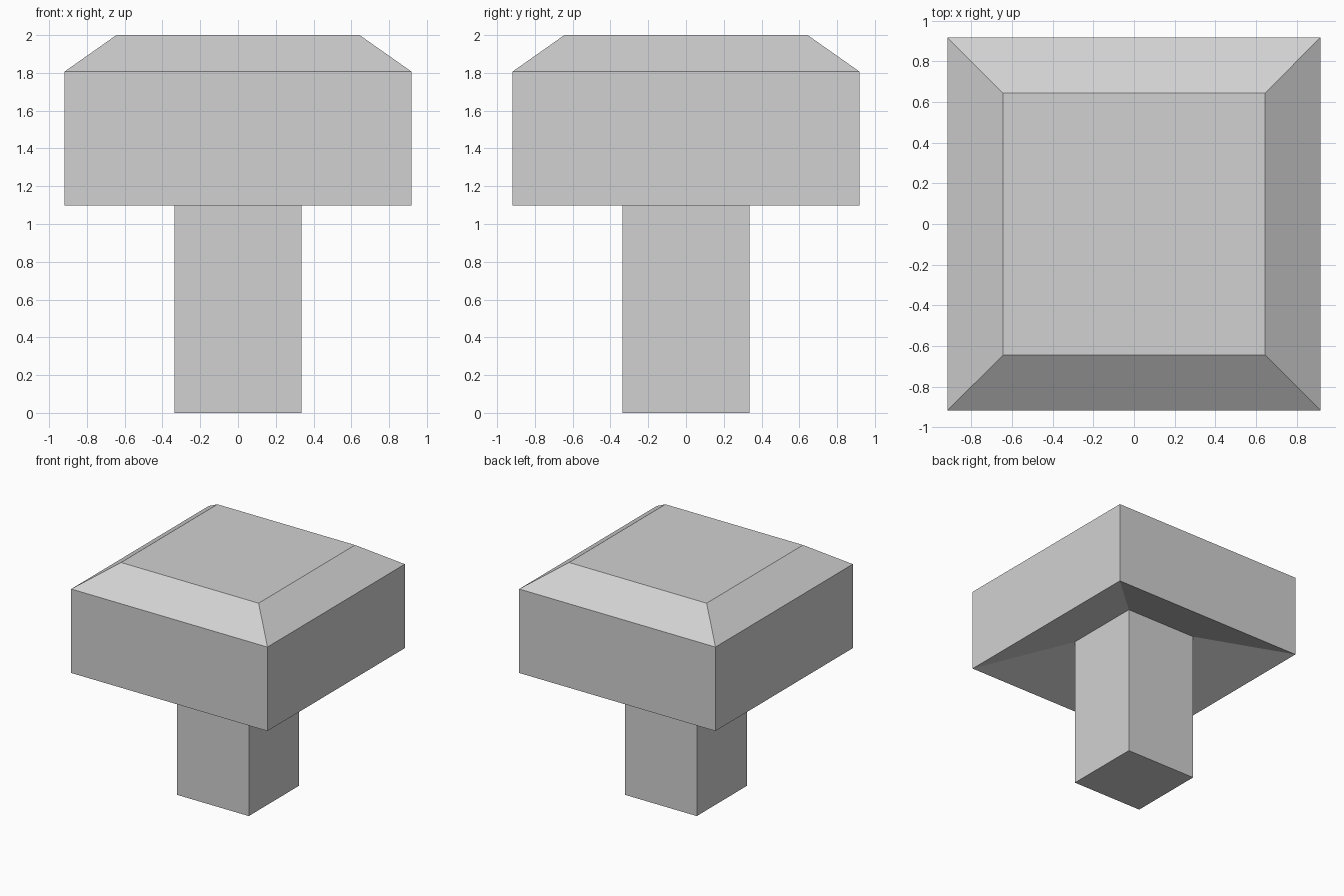
import bpy, bmesh

if "Cube" in bpy.data.objects:
    bpy.data.objects.remove(bpy.data.objects["Cube"])

grey = bpy.data.materials.new("plain grey")
grey.diffuse_color = (0.64, 0.64, 0.64, 1)
grey.use_nodes = True
grey.node_tree.nodes["Principled BSDF"].inputs["Base Color"].default_value = grey.diffuse_color


def square_loft(name, levels):
    """Solid from stacked square rings given as (half width, height), capped at both ends."""
    bm = bmesh.new()
    rings = [[bm.verts.new((sx * h, sy * h, z))
              for sx, sy in ((-1, -1), (1, -1), (1, 1), (-1, 1))]
             for h, z in levels]
    for low, high in zip(rings, rings[1:]):
        for i in range(4):
            j = (i + 1) % 4
            bm.faces.new((low[i], low[j], high[j], high[i]))
    bm.faces.new(rings[0][::-1])
    bm.faces.new(rings[-1])
    bmesh.ops.recalc_face_normals(bm, faces=bm.faces)
    mesh = bpy.data.meshes.new(name)
    bm.to_mesh(mesh)
    bm.free()
    mesh.materials.append(grey)
    obj = bpy.data.objects.new(name, mesh)
    bpy.context.collection.objects.link(obj)
    return obj


# One continuous solid: post, hollowed underside, straight rim, sloped top
square_loft("post_with_cap", [
    (0.336, 0.0),     # foot of the post
    (0.336, 1.303),   # post meets the hollowed underside
    (0.918, 1.097),   # lower rim of the cap
    (0.918, 1.807),   # upper rim of the cap
    (0.644, 2.0),     # flat top
])
